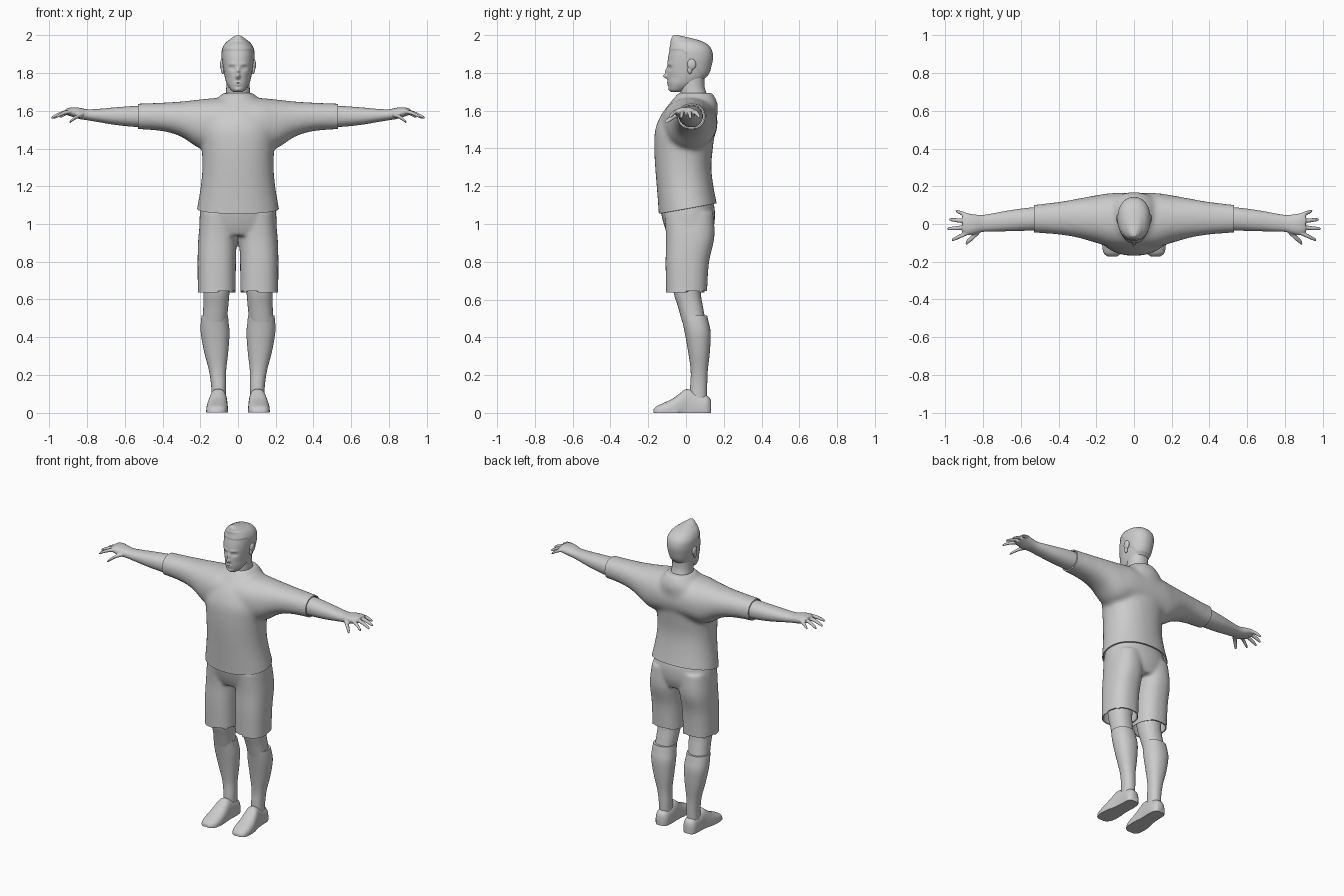
import bpy, bmesh, math
from mathutils import Vector

grey = bpy.data.materials.new("light grey")
grey.diffuse_color = (0.6, 0.6, 0.6, 1)


def spline(rows, steps):
    """Catmull-Rom interpolation of section rows."""
    out = []
    for i in range(len(rows) - 1):
        p = [rows[max(0, min(len(rows) - 1, i + k))] for k in (-1, 0, 1, 2)]
        for s in range(steps):
            t = s / steps
            out.append([0.5 * (2 * b + (c - a) * t + (2 * a - 5 * b + 4 * c - d) * t * t
                        + (3 * b - a - 3 * c + d) * t ** 3) for a, b, c, d in zip(*p)])
    return out + [list(rows[-1])]


def loft(bm, axis, rows, n=40, power=2.2, steps=4, side=1):
    """Skin sections (position, a_min, a_max, b_min, b_max) along an axis."""
    rings = []
    for t, a0, a1, b0, b1 in spline(rows, steps):
        ring = []
        for k in range(n):
            w = 2 * math.pi * k / n
            c, s = math.cos(w), math.sin(w)
            a = (a0 + a1) / 2 + (a1 - a0) / 2 * math.copysign(abs(c) ** (2 / power), c)
            b = (b0 + b1) / 2 + (b1 - b0) / 2 * math.copysign(abs(s) ** (2 / power), s)
            x, y, z = {'x': (t, a, b), 'y': (a, t, b), 'z': (a, b, t)}[axis]
            ring.append(bm.verts.new((x * side, y, z)))
        rings.append(ring)
    for r, q in zip(rings, rings[1:]):
        for k in range(n):
            bm.faces.new((r[k], r[(k + 1) % n], q[(k + 1) % n], q[k]))
    bm.faces.new(rings[0])
    bm.faces.new(rings[-1])


def ball(bm, loc, size):
    r = bmesh.ops.create_uvsphere(bm, u_segments=20, v_segments=12, radius=1)
    for v in r['verts']:
        v.co = Vector([l + c * s for l, c, s in zip(loc, v.co, size)])


def finish(name, bm, voxel=0, smooth=0, cuts=(), thick=0, angle=45):
    """Make the object; optionally fuse, relax, trim with planes and thicken."""
    bmesh.ops.recalc_face_normals(bm, faces=bm.faces)
    me = bpy.data.meshes.new(name)
    bm.to_mesh(me)
    bm.free()
    ob = bpy.data.objects.new(name, me)
    bpy.context.collection.objects.link(ob)
    me.materials.append(grey)
    bpy.ops.object.select_all(action='DESELECT')
    bpy.context.view_layer.objects.active = ob
    ob.select_set(True)
    if voxel:
        m = ob.modifiers.new("fuse", 'REMESH')
        m.mode, m.voxel_size = 'VOXEL', voxel
        bpy.ops.object.modifier_apply(modifier="fuse")
        if smooth:
            m = ob.modifiers.new("relax", 'SMOOTH')
            m.factor, m.iterations = 0.5, smooth
            bpy.ops.object.modifier_apply(modifier="relax")
    if cuts:
        b = bmesh.new()
        b.from_mesh(ob.data)
        for co, no in cuts:
            bmesh.ops.bisect_plane(b, geom=b.verts[:] + b.edges[:] + b.faces[:],
                                   plane_co=co, plane_no=no, clear_outer=True)
        b.to_mesh(ob.data)
        b.free()
    if thick:
        m = ob.modifiers.new("cloth", 'SOLIDIFY')
        m.thickness, m.offset = thick, -1
        bpy.ops.object.modifier_apply(modifier="cloth")
    bpy.ops.object.shade_smooth_by_angle(angle=math.radians(angle))
    return ob


# shirt: torso and sleeves fused, trimmed at the hem and cuffs
bm = bmesh.new()
loft(bm, 'z', [(z, -w, w, f, b) for z, w, f, b in [
    (1.0, .226, -.142, .178), (1.07, .219, -.145, .17), (1.2, .197, -.155, .145),
    (1.3, .189, -.163, .134), (1.4, .192, -.168, .142), (1.5, .2, -.163, .155),
    (1.58, .17, -.13, .166), (1.64, .13, -.085, .167), (1.695, .08, -.04, .14)]], n=64)
arm = [(.1, -.125, .165, 1.4, 1.668), (.2, -.1, .152, 1.40, 1.66), (.3, -.072, .134, 1.462, 1.649),
       (.4, -.056, .117, 1.492, 1.643), (.53, -.046, .102, 1.502, 1.638), (.6, -.046, .1, 1.502, 1.636)]
loft(bm, 'x', [(-r[0], *r[1:]) for r in reversed(arm)] + arm, n=48)
finish("shirt", bm, .012, 12, [((0, -.14, 1.055), (0, .055, -.305)), ((.53, 0, 0), (1, 0, 0)),
                               ((-.53, 0, 0), (-1, 0, 0))], .008)

# shorts: seat and two legs fused, trimmed at the leg openings
bm = bmesh.new()
loft(bm, 'z', [(.94, -.195, .195, -.095, .13), (1.0, -.204, .204, -.118, .15),
               (1.08, -.2, .2, -.135, .152), (1.16, -.185, .185, -.13, .13)], n=64)
for s in (1, -1):
    loft(bm, 'z', [(.58, .012, .213, -.106, .112), (.65, .012, .213, -.106, .112),
                   (.8, .011, .214, -.108, .122), (.93, .006, .21, -.106, .15),
                   (1.06, .004, .195, -.115, .145)], n=48, power=2.4, side=s)
finish("shorts", bm, .01, 6, [((0, 0, .645), (0, 0, -1))], .008)

for s, label in ((1, "left"), (-1, "right")):
    # bare knee
    bm = bmesh.new()
    loft(bm, 'z', [(.48, .06, .188, -.02, .105), (.56, .052, .184, -.042, .09),
                   (.64, .045, .184, -.066, .078), (.76, .035, .19, -.08, .085)], side=s)
    finish(label + "_knee", bm)

    # long sock with its calf bulge
    bm = bmesh.new()
    loft(bm, 'z', [(.07, .065, .14, .02, .11), (.14, .063, .142, .022, .112), (.22, .063, .153, .025, .115),
                   (.32, .052, .179, .012, .126), (.42, .045, .197, -.006, .131),
                   (.48, .05, .197, -.018, .12), (.515, .053, .193, -.025, .112)], side=s)
    finish(label + "_sock", bm)

    # shoe with a flat sole
    bm = bmesh.new()
    loft(bm, 'y', [(-.172, .09, .14, -.015, .018), (-.155, .068, .16, -.03, .036),
                   (-.12, .055, .168, -.04, .052), (-.07, .053, .167, -.05, .076),
                   (-.03, .055, .16, -.06, .105), (.005, .057, .152, -.06, .126),
                   (.06, .055, .148, -.06, .108), (.11, .06, .145, -.05, .092),
                   (.132, .078, .128, -.03, .07)], power=2.6, side=s)
    for v in bm.verts:
        v.co.z = max(0, v.co.z)
    bmesh.ops.remove_doubles(bm, verts=bm.verts, dist=.0005)
    finish(label + "_shoe", bm)

    # forearm, palm, fingers and thumb fused
    bm = bmesh.new()
    loft(bm, 'x', [(.45, -.034, .09, 1.512, 1.628), (.54, -.035, .088, 1.514, 1.626),
                   (.65, -.038, .074, 1.525, 1.618), (.74, -.04, .058, 1.54, 1.61),
                   (.8, -.042, .048, 1.55, 1.608), (.84, -.053, .05, 1.556, 1.616),
                   (.88, -.058, .055, 1.568, 1.618), (.91, -.045, .048, 1.578, 1.612)], side=s)
    for x0, x1, y0, y1, zt in [(.88, .967, -.045, -.086, 1.565), (.88, .99, -.017, -.026, 1.562),
                               (.88, .98, .014, .024, 1.56), (.87, .945, .04, .07, 1.565),
                               (.82, .893, -.035, -.104, 1.538)]:
        wide = .012 if x0 > .85 else .018
        z0 = 1.597 if x0 > .85 else 1.58
        rows = []
        for t, k in ((0, 1.1), (.45, 1), (.8, .85), (.95, .65), (1, .3)):
            y, z = y0 + (y1 - y0) * t, z0 + (zt - z0) * t ** 1.7
            rows.append((x0 + (x1 - x0) * t, y - wide * k, y + wide * k, z - .011 * k, z + .011 * k))
        loft(bm, 'x', rows, n=16, power=2, side=s)
    finish(label + "_arm", bm, .005, 3)

# neck and collar
bm = bmesh.new()
loft(bm, 'z', [(1.6, -.075, .075, -.04, .13), (1.68, -.066, .066, -.03, .112),
               (1.73, -.062, .062, -.032, .098), (1.8, -.062, .062, -.03, .1)])
finish("neck", bm)

# head: lofted skull with features pushed out or in by smooth bumps
bm = bmesh.new()
loft(bm, 'z', [(z, -w, w, f, b) for z, w, f, b in [
    (1.7, .025, -.078, -.02), (1.712, .04, -.088, .005), (1.74, .058, -.094, .06),
    (1.77, .068, -.097, .1), (1.8, .074, -.098, .121), (1.84, .08, -.098, .133),
    (1.88, .084, -.095, .14), (1.92, .083, -.087, .134), (1.95, .071, -.08, .112),
    (1.972, .051, -.079, .07), (1.988, .03, -.075, .01), (2.0, .01, -.066, -.045)]],
    n=128, steps=6)
bumps = [(0, 1.782, .022, .011, .012), (0, 1.808, .013, .009, .018),
         (.033, 1.826, -.011, .015, .01), (.033, 1.825, .005, .008, .005),
         (.03, 1.848, .005, .022, .007), (0, 1.75, .006, .018, .004), (0, 1.738, .006, .016, .005),
         (0, 1.712, .006, .018, .01), (.055, 1.775, -.004, .015, .02)]
bm.normal_update()
for v in bm.verts:
    x, y, z = v.co
    if y < 0:
        v.co.y -= min(1, -y / .05) * sum(
            a * math.exp(-((abs(x) - bx) / sx) ** 2 - ((z - bz) / sz) ** 2)
            for bx, bz, a, sx, sz in bumps)
    # raised hair behind the hairline
    line = 1.925 if y < -.02 else max(1.78, 1.925 - 1.3 * (y + .02))
    if line < z < 1.97:
        v.co.x *= 1.035
        v.co.y += .003 * (1 if y > 0 else -1)
finish("head", bm, angle=60)

# ears
for s, label in ((1, "left"), (-1, "right")):
    bm = bmesh.new()
    ball(bm, (s * .084, .03, 1.845), (.012, .024, .03))
    ball(bm, (s * .08, .02, 1.815), (.01, .013, .022))
    finish(label + "_ear", bm, .004, 3)
